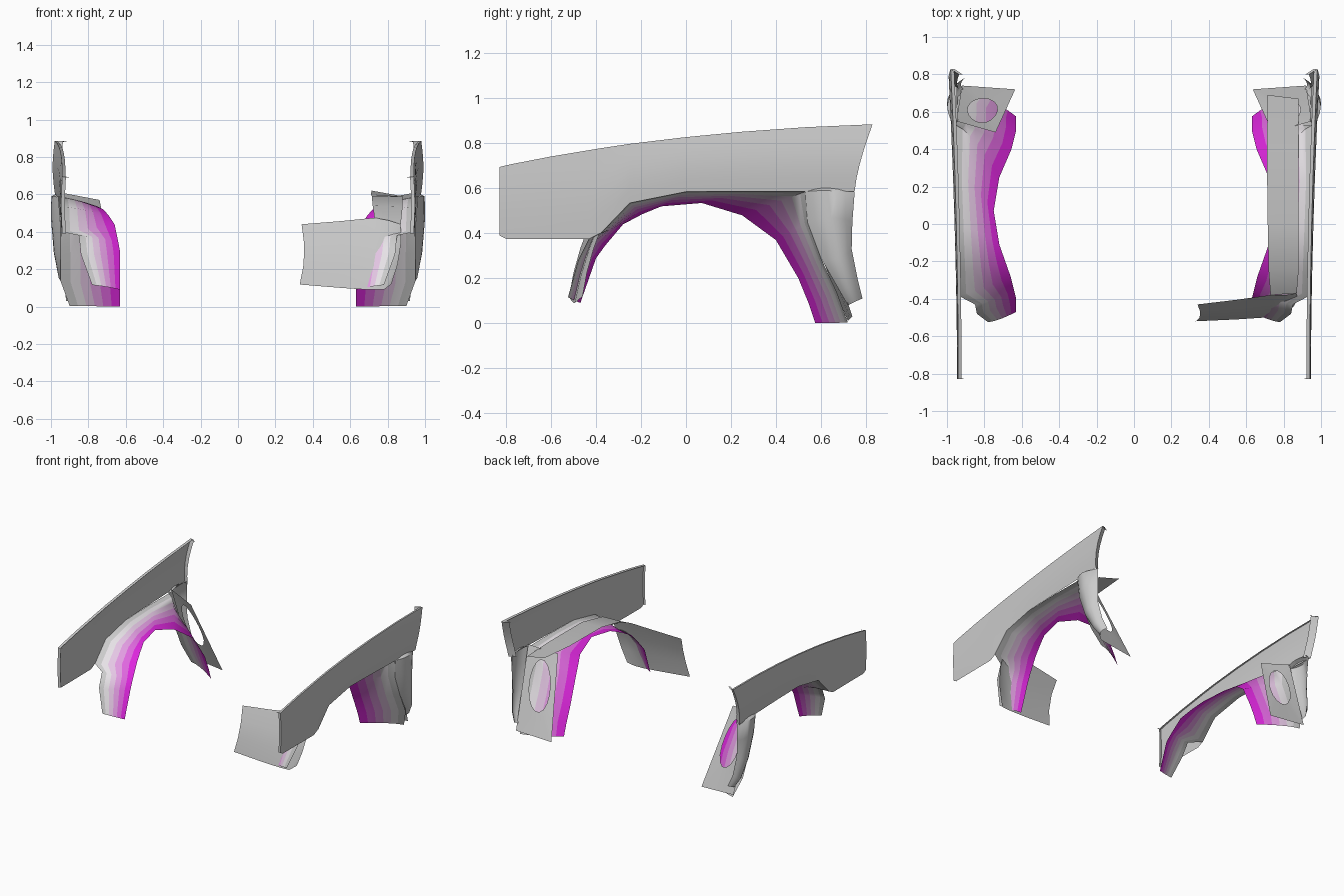
import bpy
import math
from mathutils import Vector

if "Cube" in bpy.data.objects:
    bpy.data.objects.remove(bpy.data.objects["Cube"])

GREY, PINK = (0.8, 0.8, 0.8), (0.72, 0.02, 0.72)


def tint(name, f):
    m = bpy.data.materials.new(name)
    m.diffuse_color = tuple(a + (b - a) * f for a, b in zip(GREY, PINK)) + (1,)
    m.use_nodes = True
    m.node_tree.nodes["Principled BSDF"].inputs["Base Color"].default_value = m.diffuse_color
    return m


def sheet(name, rows, side=1, mats=None, angle=40):
    """Skin a grid of points; side=-1 mirrors it across x = 0."""
    n = len(rows[0])
    verts = [(p[0] * side, p[1], p[2]) for r in rows for p in r]
    faces = []
    for i in range(len(rows) - 1):
        for j in range(n - 1):
            a = i * n + j
            f = (a, a + n, a + n + 1, a + 1)
            faces.append(f if side > 0 else f[::-1])
    return finish(name, verts, faces, mats, n - 1, angle)


def finish(name, verts, faces, mats=None, per_row=1, angle=40):
    me = bpy.data.meshes.new(name)
    me.from_pydata(verts, [], faces)
    ob = bpy.data.objects.new(name, me)
    bpy.context.collection.objects.link(ob)
    for m in mats or []:
        me.materials.append(m)
    if mats:
        for p in me.polygons:
            p.material_index = p.index % per_row
    bpy.ops.object.select_all(action='DESELECT')
    ob.select_set(True)
    bpy.context.view_layer.objects.active = ob
    bpy.ops.object.shade_smooth_by_angle(angle=math.radians(angle))
    return ob


# Fender skin: bottom and top edge as (y, z, y, z)
fender_edges = [(-.83, .39, -.83, .695), (-.80, .375, -.78, .707), (-.60, .375, -.6, .742),
                (-.43, .375, -.43, .77), (-.38, .40, -.37, .78), (-.25, .535, -.25, .798),
                (0, .585, 0, .828), (.25, .587, .25, .852), (.53, .587, .53, .872),
                (.75, .585, .83, .885)]


def fender_rows():
    rows = []
    for yb, zb, yt, zt in fender_edges:
        col = []
        for k in range(6):
            t = k / 5
            y = yb + (yt - yb) * t ** 1.4
            u = (y + .83) / 1.66
            x = .94 + .04 * u * u + .014 * math.sin(math.pi * t) * (.4 + .6 * u)
            col.append((x, y, zb + (zt - zb) * t))
        top = col[-1]
        col.append((top[0] - .018, top[1], top[2] - .004))
        rows.append(col)
    # folded edges at the two ends
    rows.insert(0, [(x - .02, y + .005, z) for x, y, z in rows[0]])
    rows.append([(x - .045, y - .03, z) for x, y, z in rows[-1]])
    return rows


# Wheel arch liner: matching outer and inner edge points
liner_outer = [(.78, -.525, .115), (.84, -.48, .28), (.85, -.43, .38), (.945, -.38, .40),
               (.945, -.25, .535), (.95, 0, .585), (.955, .27, .587), (.955, .53, .585),
               (.95, .54, .45), (.95, .60, .29), (.95, .67, .14), (.90, .72, .003)]
liner_inner = [(.63, -.47, .09), (.63, -.40, .29), (.64, -.36, .345), (.66, -.28, .44),
               (.69, -.195, .485), (.72, -.11, .52), (.75, .07, .535), (.72, .25, .48),
               (.655, .40, .37), (.63, .50, .20), (.63, .545, .09), (.63, .575, 0)]
COLS = 6


def liner_rows():
    rows = []
    for o, i in zip(liner_outer, liner_inner):
        o, i = Vector(o), Vector(i)
        r = []
        for k in range(COLS + 1):
            f = k / COLS
            p = o.lerp(i, f ** 1.4)
            p.x = o.x + (i.x - o.x) * f
            r.append(p)
        rows.append(r)
    return rows


# Bulged side flare behind the wheel
flare = [[(.94, .55, .595), (.945, .62, .615), (.945, .74, .60)],
         [(.96, .53, .585), (.998, .63, .59), (.955, .75, .58)],
         [(.95, .54, .45), (1.0, .645, .47), (.95, .74, .45)],
         [(.95, .60, .29), (.985, .68, .29), (.945, .737, .33)],
         [(.94, .68, .15), (.96, .725, .16), (.93, .765, .19)],
         [(.91, .72, .08), (.925, .75, .095), (.90, .785, .11)]]


def flare_rows():
    rows = []
    for a, b, c in flare:
        a, b, c = Vector(a), Vector(b), Vector(c)
        ctrl = b * 2 - (a + c) / 2
        rows.append([a * (1 - t) ** 2 + ctrl * 2 * t * (1 - t) + c * t * t
                     for t in (k / 6 for k in range(7))])
    return rows[::-1]


# Sloping rear closing panel with an oval opening
def rear_panel(side):
    tl, tr = Vector((.95, .55, .61)), Vector((.74, .49, .57))
    bl, br = Vector((.92, .74, .03)), Vector((.635, .72, .01))

    def at(u, v):
        p = tl.lerp(tr, u).lerp(bl.lerp(br, u), v)
        return (p.x * side, p.y, p.z)
    n, verts, faces = 16, [], []
    for k in range(n):
        a = 2 * math.pi * (k + .5) / n
        c, s = math.cos(a), math.sin(a)
        m = max(abs(c), abs(s))
        if k % 4 in (1, 2):
            sq = (math.copysign(1, c), math.copysign(1, s))
        else:
            sq = (c / m, s / m)
        verts += [at(.5 + .5 * sq[0], .5 + .5 * sq[1]), at(.52 + .32 * c, .42 + .30 * s)]
    for k in range(n):
        a, b = 2 * k, 2 * ((k + 1) % n)
        f = (a, b, b + 1, a + 1)
        faces.append(f if side > 0 else f[::-1])
    finish("rear_panel_" + ("right" if side > 0 else "left"), verts, faces)


liner_mats = [tint("liner_%d" % k, f) for k, f in enumerate((0, .05, .3, .6, .85, 1))]
for s, tag in ((1, "right"), (-1, "left")):
    sheet("fender_" + tag, fender_rows(), s)
    sheet("arch_liner_" + tag, liner_rows(), s, liner_mats, 60)
    sheet("side_flare_" + tag, flare_rows(), s, angle=60)
    rear_panel(s)

# Splash strip over the right arch only
strip = [((.73, -.38, .475), (.87, -.37, .44)), ((.72, -.25, .54), (.88, -.25, .535)),
         ((.715, 0, .592), (.88, 0, .588)), ((.71, .4, .60), (.88, .4, .59)),
         ((.715, .69, .62), (.88, .67, .58))]
sheet("splash_strip", [(o, i) for i, o in strip])

# Front flap reaching inward from the strip
flap_top = [(.34, -.43, .44), (.55, -.405, .457), (.73, -.38, .475), (.81, -.38, .46), (.87, -.37, .44)]
flap_low = [(.33, -.52, .118), (.55, -.51, .10), (.70, -.50, .09), (.78, -.495, .09), (.82, -.46, .12)]
rows = []
for a, b in zip(flap_top, flap_low):
    a, b = Vector(a), Vector(b)
    rows.append([b.lerp(a, t) + Vector((.02, -.012, 0)) * math.sin(math.pi * t)
                 for t in (0, .33, .67, 1)])
sheet("front_flap", rows)
